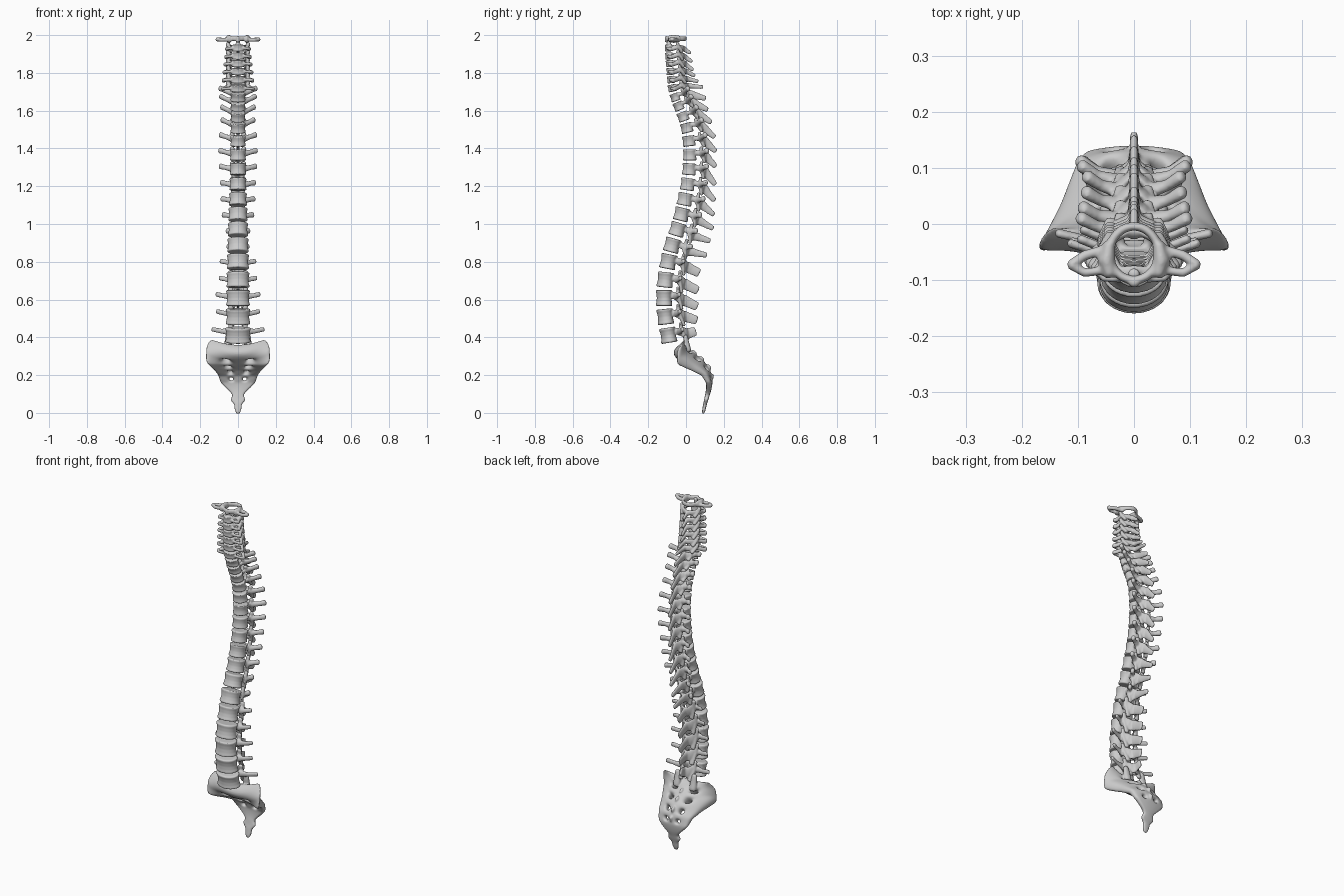
import bpy, bmesh, math
from mathutils import Vector, Matrix

if "Cube" in bpy.data.objects:
    bpy.data.objects.remove(bpy.data.objects["Cube"])


def lerp_keys(keys, i):
    for (a, va), (b, vb) in zip(keys, keys[1:]):
        if i <= b:
            return va + (vb - va) * (i - a) / (b - a)
    return keys[-1][1]


def skin(bm, rings):
    # closed solid through a series of rings
    vs = [[bm.verts.new(p) for p in r] for r in rings]
    n = len(vs[0])
    for a, b in zip(vs, vs[1:]):
        for k in range(n):
            bm.faces.new((a[k], a[(k + 1) % n], b[(k + 1) % n], b[k]))
    bm.faces.new(vs[0][::-1])
    bm.faces.new(vs[-1])


def limb(bm, pts, sizes, n=12):
    # bony process: elliptical sections (half width, half height) along a path
    pts = [Vector(p) for p in pts]
    dirs = [(pts[min(i + 1, len(pts) - 1)] - pts[max(i - 1, 0)]).normalized() for i in range(len(pts))]
    # rounded tips
    pts = [pts[0]] + pts + [pts[-1] + dirs[-1] * min(sizes[-1]) * 0.5]
    pts[0] = pts[1] - dirs[0] * min(sizes[0]) * 0.5
    dirs = [dirs[0]] + dirs + [dirs[-1]]
    half = lambda s: (s[0] * 0.6, s[1] * 0.6)
    sizes = [half(sizes[0])] + list(sizes) + [half(sizes[-1])]
    rings = []
    for p, t, (w, h) in zip(pts, dirs, sizes):
        side = t.cross(Vector((0, 1, 0) if abs(t.z) > 0.9 else (0, 0, 1))).normalized()
        up = side.cross(t)
        rings.append([p + side * w * math.cos(k * math.tau / n) + up * h * math.sin(k * math.tau / n)
                      for k in range(n)])
    skin(bm, rings)


def body(bm, w, d, h, n=32):
    # waisted, rimmed vertebral body with flattened rear
    prof = [(-.5, .88), (-.48, .98), (-.42, 1), (-.25, .93), (0, .89), (.25, .93), (.42, 1), (.48, .98), (.5, .88)]
    rings = []
    for z, r in prof:
        ring = []
        for k in range(n):
            c, s = math.cos(k * math.tau / n), math.sin(k * math.tau / n)
            y = d / 2 * s if s < 0 else d / 2 * (s * 0.95 - 0.2 * s ** 4)
            ring.append((w / 2 * c * r, y * r, z * h))
        rings.append(ring)
    skin(bm, rings)


def finish(bm, name, matrix=Matrix(), subsurf=0, voxel=0.004):
    bmesh.ops.recalc_face_normals(bm, faces=bm.faces[:])
    me = bpy.data.meshes.new(name)
    bm.to_mesh(me)
    bm.free()
    ob = bpy.data.objects.new(name, me)
    ob.matrix_world = matrix
    bpy.context.collection.objects.link(ob)
    if subsurf:
        ob.modifiers.new("round", 'SUBSURF').levels = subsurf
        ob.modifiers["round"].render_levels = subsurf
    m = ob.modifiers.new("fuse", 'REMESH')
    m.mode = 'VOXEL'
    m.voxel_size = voxel
    m.use_smooth_shade = True
    s = ob.modifiers.new("soften", 'SMOOTH')
    s.factor, s.iterations = 0.5, 3


# body y, body z, spinous tip y, tip z, transverse half span
spine = [
    (-.09, 1.932, .022, 1.905, .062), (-.088, 1.89, .03, 1.86, .066), (-.084, 1.85, .036, 1.815, .07),
    (-.08, 1.808, .045, 1.785, .075), (-.076, 1.765, .062, 1.755, .08), (-.07, 1.72, .088, 1.725, .083),
    (-.055, 1.672, .102, 1.665, .102), (-.036, 1.625, .113, 1.605, .098), (-.012, 1.57, .132, 1.538, .092),
    (.008, 1.51, .15, 1.46, .09), (.02, 1.44, .156, 1.385, .1), (.025, 1.366, .156, 1.305, .103),
    (.022, 1.29, .154, 1.21, .1), (.014, 1.21, .15, 1.125, .093), (0, 1.13, .146, 1.05, .09),
    (-.018, 1.05, .142, .977, .083), (-.04, .97, .126, .91, .06), (-.068, .886, .108, .835, .055),
    (-.088, .8, .068, .74, .095), (-.104, .704, .062, .648, .1), (-.11, .608, .058, .563, .118),
    (-.104, .51, .056, .49, .115), (-.088, .412, .05, .432, .14)]
widths = [(0, .06), (5, .082), (8, .08), (13, .09), (17, .115), (22, .136)]
depths = [(0, .045), (5, .052), (10, .08), (14, .092), (18, .1), (22, .1)]
heights = [(0, .036), (5, .038), (8, .049), (12, .062), (17, .074), (20, .084), (22, .08)]

for i, (y, z, ty, tz, tx) in enumerate(spine):
    neck, low = i <= 5, i >= 18
    region, num = ("cervical", i + 2) if neck else ("lumbar", i - 17) if low else ("thoracic", i - 5)
    w, d, h = lerp_keys(widths, i), lerp_keys(depths, i), lerp_keys(heights, i)
    lo, hi = spine[max(i - 1, 0)], spine[min(i + 1, 22)]
    tilt = math.atan2(lo[0] - hi[0], lo[1] - hi[1])
    M = Matrix.Translation((0, y, z)) @ Matrix.Rotation(-tilt, 4, 'X')
    tip = M.inverted() @ Vector((0, ty, tz))
    rear = d * 0.4
    canal = .062 if neck else .06 if low else .05
    px = .03 if neck else .034 if low else .024
    fx = .05 if neck else .036 if low else .029
    bm = bmesh.new()
    body(bm, w, d, h)
    # spinous process: broad at the root, blade-like to the tip
    b0, b1 = (.015, .01) if neck else (.03, .024) if low else (.026, .014)
    root = Vector((0, rear + canal - .008, -.1 * h))
    limb(bm, [root, root.lerp(tip, .45), tip], [(.014, b0), (.008, (b0 + b1) / 2), (.0075, b1)])
    for s in (-1, 1):
        # pedicle, lamina and facet joints
        knee = (s * fx, rear + canal * .5, .1 * h)
        lam = h * (.42 if neck else .38 if low else .46)
        limb(bm, [(s * px * .9, rear - .012, .2 * h), knee], [(.009, h * .23)] * 2)
        limb(bm, [knee, (s * fx * .62, rear + canal * .8, -.08 * h), (0, rear + canal, -.2 * h)],
             [(.009, h * .34), (.008, lam), (.008, lam)])
        fs = .013 if neck else .014 if low else .012
        limb(bm, [(s * fx * 1.08, rear + canal * .45, .66 * h), knee, (s * fx * .78, rear + canal * .8, -.68 * h)],
             [(fs, .009), (fs, .011), (fs, .009)])
        # transverse processes
        if neck:
            end = (s * tx, .004, -.006)
            limb(bm, [(s * w * .4, -.008, 0), (s * (tx - .008), -.006, -.002), end], [(.007, .009)] * 3)
            limb(bm, [(s * fx, rear + .02, 0), (s * (tx - .008), .014, -.006), end], [(.009, .012)] * 3)
        elif low:
            limb(bm, [(s * .035, rear + .012, .1 * h), (s * tx * .65, rear + .024, .14 * h),
                      (s * tx * .97, rear + .036, .24 * h)], [(.013, .02), (.008, .013), (.008, .013)])
        else:
            limb(bm, [knee, (s * tx * .65, rear + .036, .014), (s * tx * .94, rear + .055, .022)],
                 [(.014, .019), (.01, .013), (.012, .016)])
    if i == 0:
        # dens of the second vertebra
        limb(bm, [(0, 0, 0), (0, 0, .03), (0, .004, .05)], [(.016, .014), (.011, .01), (.011, .01)])
    finish(bm, f"{region}_vertebra_{num}", M)

# first cervical vertebra: ring with side masses and pierced wings
bm = bmesh.new()
ring = [(.044 * math.sin(a), -.052 - .048 * math.cos(a), 1.981) for a in [k * math.tau / 24 for k in range(25)]]
limb(bm, ring, [(.008, .013)] * 25)
limb(bm, [(0, -.104, 1.966), (0, -.104, 1.99)], [(.01, .009)] * 2)
for s in (-1, 1):
    limb(bm, [(s * .043, -.09, 1.98), (s * .049, -.065, 1.98), (s * .044, -.036, 1.98)],
         [(.012, .018), (.016, .022), (.011, .018)])
    limb(bm, [(s * .05, -.082, 1.976), (s * .088, -.087, 1.976), (s * .113, -.073, 1.978)], [(.008, .011)] * 3)
    limb(bm, [(s * .05, -.045, 1.976), (s * .088, -.056, 1.976), (s * .113, -.073, 1.978)], [(.009, .011)] * 3)
finish(bm, "cervical_vertebra_1")

# sacrum and tail bone: curved thick plate with paired openings
# y, z, half width, thickness, edge shift y, edge shift z
rows = [(-.055, .345, .148, .072, .05, .045), (-.022, .315, .17, .08, -.012, .035),
        (.03, .283, .171, .075, -.075, -.005), (.08, .25, .132, .058, -.05, -.012),
        (.113, .205, .108, .045, -.02, 0), (.124, .158, .092, .034, -.005, 0), (.12, .118, .05, .028, 0, 0),
        (.112, .092, .022, .024, 0, 0), (.108, .07, .048, .022, 0, 0), (.1, .047, .016, .02, 0, 0),
        (.097, .026, .022, .018, 0, 0), (.09, -.006, .008, .016, 0, 0)]
# thirds between the main rows leave solid bridges around each opening
fine, open_rows = [], []
for r, (a, b) in enumerate(zip(rows, rows[1:])):
    cuts = (0, .3, .75) if 1 <= r <= 4 else (0,)
    if len(cuts) == 3:
        open_rows.append(len(fine) + 1)
    fine += [tuple(p + (q - p) * t for p, q in zip(a, b)) for t in cuts]
rows = fine + [rows[-1]]
half = [.0, .27, .46, .75, 1]
cols = [-f for f in half[:0:-1]] + half
bm = bmesh.new()
front, back = [], []
for r, (y, z, hw, th, ey, ez) in enumerate(rows):
    a, b = rows[max(r - 1, 0)], rows[min(r + 1, len(rows) - 1)]
    nrm = Vector((0, a[1] - b[1], b[0] - a[0])).normalized()
    for layer, sgn in ((front, -1), (back, 1)):
        layer.append([bm.verts.new(Vector((hw * f, y + ey * f * f, z + ez * f * f))
                                   + nrm * sgn * th / 2 * (1 - .3 * f * f)) for f in cols])
for r in range(len(rows) - 1):
    for c in range(8):
        if r in open_rows and c in (2, 5):
            continue
        for L in (front, back):
            bm.faces.new((L[r][c], L[r][c + 1], L[r + 1][c + 1], L[r + 1][c]))
# walls around the outline and the openings
twin = {f: b for fr, br in zip(front, back) for f, b in zip(fr, br)}
for e in [e for e in bm.edges if e.is_boundary and e.verts[0] in twin and e.verts[1] in twin]:
    p, q = e.verts
    bm.faces.new((p, q, twin[q], twin[p]))
# upper joint horns and rear crest
for s in (-1, 1):
    limb(bm, [(s * .052, .012, .33), (s * .052, .002, .37), (s * .054, -.002, .408)],
         [(.024, .018), (.02, .015), (.016, .012)])
for y, z in ((.04, .32), (.08, .288), (.118, .245), (.132, .2)):
    limb(bm, [(0, y - .016, z - .024), (0, y + .004, z + .004)], [(.016, .026), (.01, .018)])
finish(bm, "sacrum_and_tail_bone", subsurf=2)
